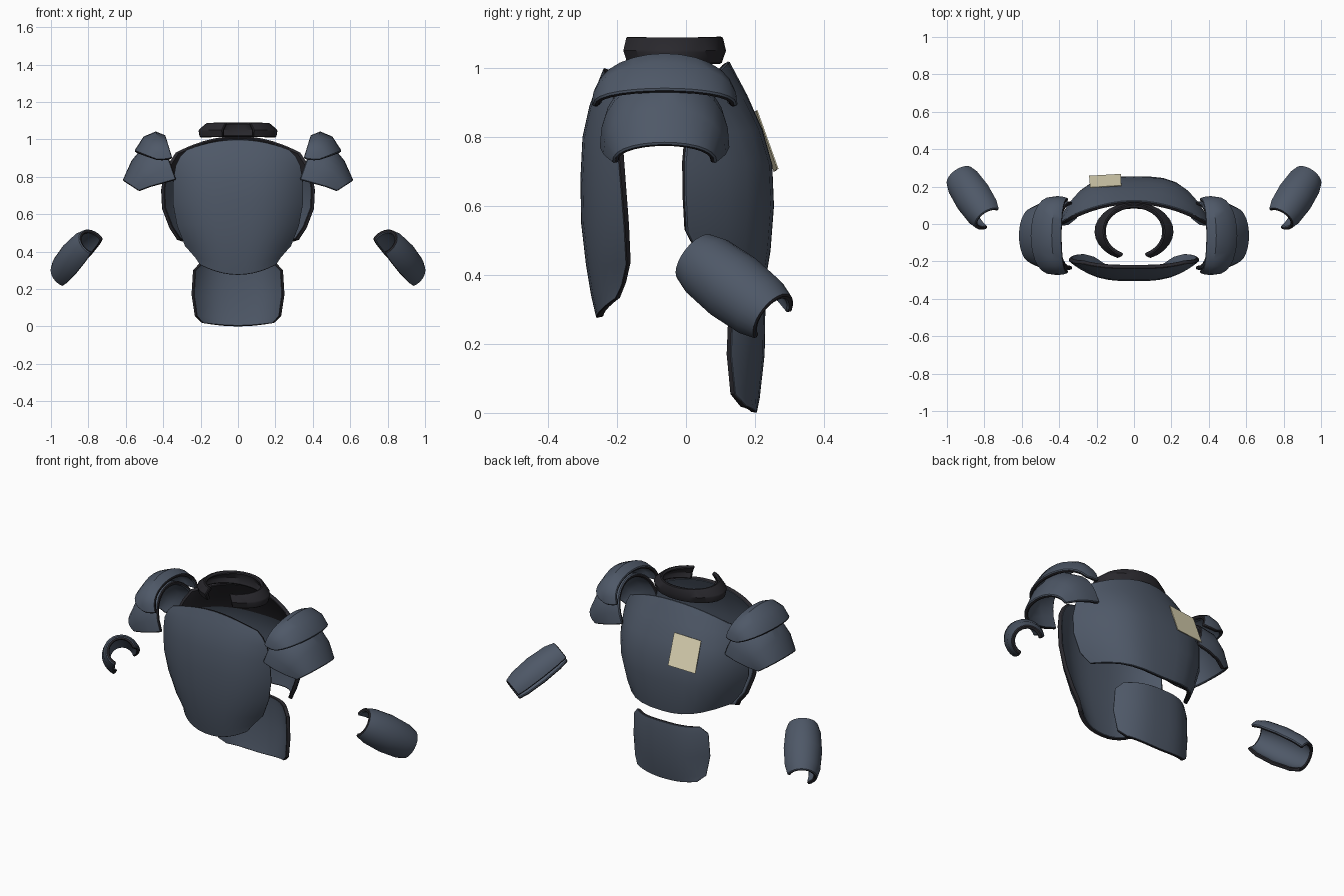
import bpy, bmesh, math
from mathutils import Vector

if "Cube" in bpy.data.objects:
    bpy.data.objects.remove(bpy.data.objects["Cube"])


def material(name, rgb):
    m = bpy.data.materials.new(name)
    m.diffuse_color = (*rgb, 1)
    m.use_nodes = True
    m.node_tree.nodes["Principled BSDF"].inputs["Base Color"].default_value = m.diffuse_color
    return m


STEEL = material("blue_grey_plate", (0.077, 0.098, 0.137))
DARK = material("dark_lining", (0.022, 0.021, 0.026))
PAPER = material("parchment", (0.76, 0.70, 0.48))


def shell(name, grid, ref, thick, outer=STEEL, rim=DARK, inner=STEEL, bevel=0.005):
    """Skin a grid of points, face it away from ref, thicken it inwards."""
    bm = bmesh.new()
    vs = [[bm.verts.new(p) for p in row] for row in grid]
    for a, b in zip(vs, vs[1:]):
        for i in range(len(a) - 1):
            bm.faces.new((a[i], a[i + 1], b[i + 1], b[i]))
    bm.normal_update()
    ref = Vector(ref)
    if sum(f.normal.dot(f.calc_center_median() - ref) * f.calc_area() for f in bm.faces) < 0:
        bmesh.ops.reverse_faces(bm, faces=bm.faces[:])
    me = bpy.data.meshes.new(name)
    bm.to_mesh(me)
    bm.free()
    for m in (outer, rim, inner):
        me.materials.append(m)
    ob = bpy.data.objects.new(name, me)
    bpy.context.collection.objects.link(ob)
    s = ob.modifiers.new("thickness", 'SOLIDIFY')
    s.thickness, s.offset = thick, -1
    s.material_offset_rim, s.material_offset = 1, 2
    if bevel:
        b = ob.modifiers.new("soft_edge", 'BEVEL')
        b.width, b.segments, b.limit_method = bevel, 1, 'ANGLE'
        b.angle_limit = math.radians(50)
    bpy.ops.object.select_all(action='DESELECT')
    ob.select_set(True)
    bpy.context.view_layer.objects.active = ob
    bpy.ops.object.convert(target='MESH')
    bpy.ops.object.shade_smooth_by_angle(angle=math.radians(38))
    return ob


def curved_plate(name, rows, ref, thick, cols=16):
    """Rows: centre z, edge z, half width, centre y, edge y, bend power."""
    grid = []
    for zc, ze, hw, yc, ye, p in rows:
        row = []
        for i in range(cols + 1):
            t = math.sin((i / cols - 0.5) * math.pi)
            a = abs(t)
            row.append((hw * t, yc + (ye - yc) * a ** p, zc + (ze - zc) * a ** 2))
        grid.append(row)
    return shell(name, grid, ref, thick)


# Torso plates
curved_plate("chest_plate", [
    (0.275, 0.330, 0.205, -0.260, -0.205, 3),
    (0.34, 0.37, 0.232, -0.275, -0.185, 3),
    (0.43, 0.43, 0.285, -0.290, -0.172, 3),
    (0.55, 0.54, 0.328, -0.304, -0.178, 3),
    (0.68, 0.66, 0.350, -0.306, -0.188, 3),
    (0.80, 0.78, 0.348, -0.300, -0.198, 3),
    (0.89, 0.86, 0.335, -0.280, -0.205, 3),
    (0.95, 0.91, 0.310, -0.258, -0.210, 3),
    (1.00, 0.945, 0.275, -0.238, -0.212, 3)], (0, 0.2, 0.65), 0.022)

back = curved_plate("back_plate", [
    (0.41, 0.460, 0.325, 0.235, 0.035, 3.5),
    (0.47, 0.525, 0.368, 0.245, 0.002, 3.5),
    (0.60, 0.63, 0.408, 0.255, -0.003, 3.5),
    (0.72, 0.73, 0.413, 0.250, -0.003, 3.5),
    (0.82, 0.81, 0.400, 0.222, 0.005, 3.2),
    (0.92, 0.87, 0.375, 0.178, 0.020, 2.6),
    (1.02, 0.93, 0.335, 0.125, 0.045, 1.8)], (0, -0.2, 0.65), 0.022)
# Dark lining on the upper inside of the back plate
for f in back.data.polygons:
    if f.material_index == 2 and f.center.z > 0.8:
        f.material_index = 1

curved_plate("lower_back_plate", [
    (0.00, 0.02, 0.195, 0.205, 0.175, 3),
    (0.045, 0.055, 0.232, 0.214, 0.142, 3),
    (0.17, 0.17, 0.250, 0.228, 0.130, 3),
    (0.30, 0.30, 0.242, 0.230, 0.135, 3),
    (0.345, 0.34, 0.205, 0.226, 0.160, 3)], (0, -0.2, 0.17), 0.02)

# Open neck ring
grid = []
for z, rx, ry in ((1.01, 0.205, 0.142), (1.05, 0.212, 0.156), (1.092, 0.162, 0.146)):
    row = []
    for i in range(25):
        a = math.radians(-90 + 23 + 314 * i / 24)
        row.append((rx * math.cos(a), -0.04 + ry * math.sin(a), z))
    grid.append(row)
shell("collar", grid, (0, -0.04, 1.04), 0.022, outer=DARK, inner=DARK)


def arch(base, apex, half, steps=14):
    """Half arch across y: base and apex are (x, z), centred at y = -0.062."""
    pts = []
    for i in range(steps + 1):
        a = math.pi * i / steps
        c, s = math.cos(a), math.sin(a) ** 0.8
        pts.append((base[0] + (apex[0] - base[0]) * s, -0.062 - half * c,
                    base[1] + (apex[1] - base[1]) * s))
    return pts


def mirrored(grid, side):
    return [[(p[0] * side, p[1], p[2]) for p in row] for row in grid]


# Two overlapping pads on each shoulder
lower_pad = [arch((0.330, 0.785), (0.400, 0.985), 0.182),
             arch((0.40, 0.765), (0.505, 0.965), 0.188),
             arch((0.47, 0.745), (0.570, 0.885), 0.178),
             arch((0.53, 0.722), (0.617, 0.780), 0.150)]
upper_pad = [arch((0.35, 0.900), (0.385, 1.020), 0.200),
             arch((0.375, 0.893), (0.440, 1.042), 0.208),
             arch((0.405, 0.890), (0.505, 1.015), 0.212),
             arch((0.435, 0.890), (0.555, 0.937), 0.208)]

# Forearm guard: a barrel along a slanted axis, open on its inner underside
axis = Vector((0.47, 0.70, -0.54)).normalized()
u = Vector((axis.y, -axis.x, 0)).normalized()
v = u.cross(axis).normalized()
if v.z < 0:
    v = -v
mid = Vector((0.855, 0.14, 0.363))
guard = []
for d, r in ((-0.165, 0.080), (-0.11, 0.097), (0.0, 0.105), (0.11, 0.097), (0.165, 0.080)):
    row = []
    for i in range(17):
        a = math.radians(15 + 230 * i / 16)
        row.append(mid + axis * d + (v * math.sin(a) - u * math.cos(a)) * r)
    guard.append(row)

for side, label in ((1, "right"), (-1, "left")):
    shell(label + "_lower_shoulder_pad", mirrored(lower_pad, side),
          (0.36 * side, -0.062, 0.72), 0.02)
    shell(label + "_upper_shoulder_pad", mirrored(upper_pad, side),
          (0.36 * side, -0.062, 0.86), 0.02)
    shell(label + "_forearm_guard", mirrored(guard, side),
          (mid.x * side, mid.y, mid.z), 0.02)

# Paper note on the back
shell("note", [[(-0.240, 0.258, 0.700), (-0.070, 0.268, 0.708)],
               [(-0.235, 0.196, 0.868), (-0.068, 0.207, 0.878)]],
      (-0.15, 0, 0.7), 0.004, outer=PAPER, rim=PAPER, inner=PAPER, bevel=0)
